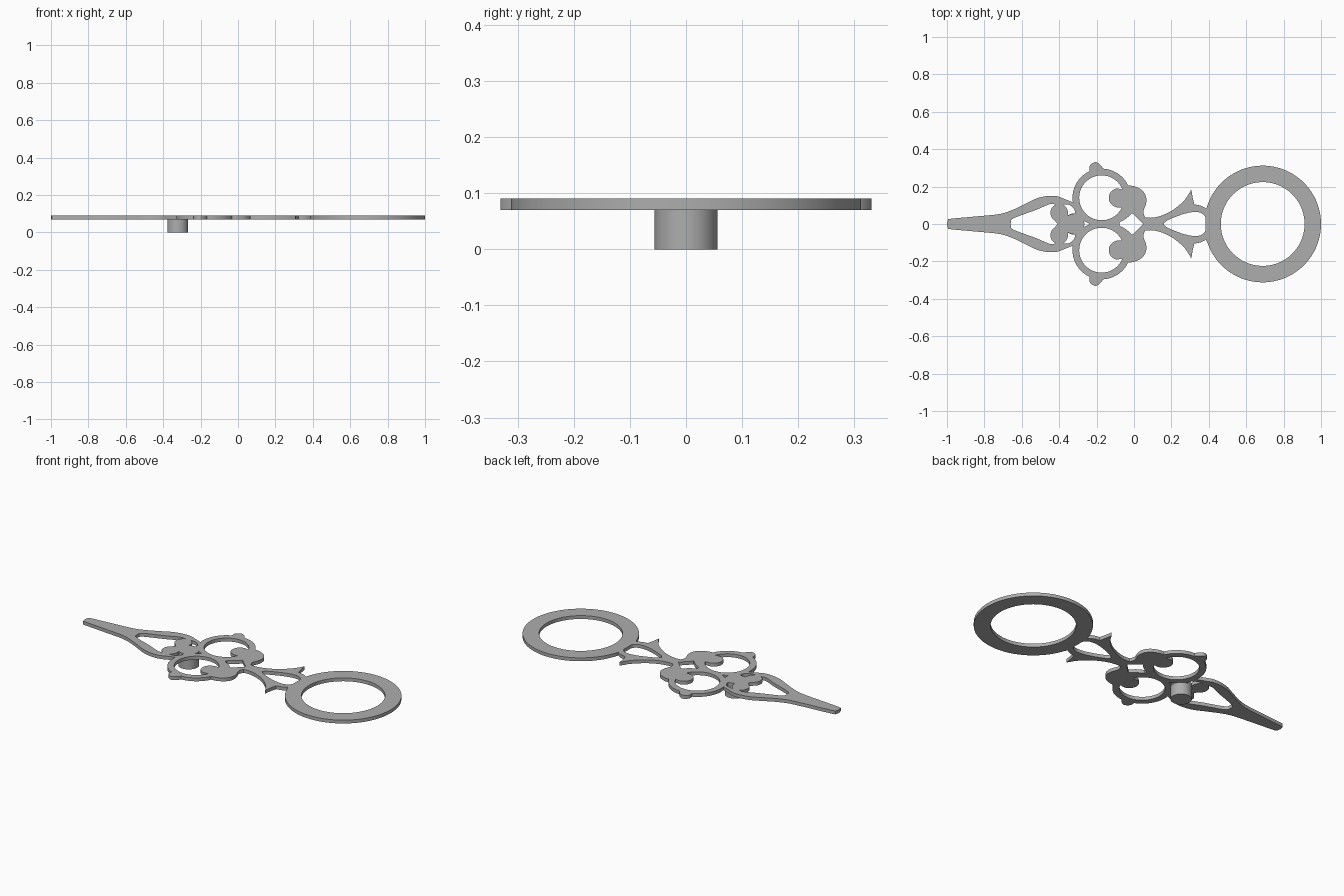
import bpy, bmesh
from math import cos, sin, radians
from mathutils import Vector

cube = bpy.data.objects.get("Cube")
if cube:
    bpy.data.objects.remove(cube, do_unlink=True)

UNIT = 0.01            # profiles are drawn in hundredths
BOTTOM, TOP = 0.07, 0.09

metal = bpy.data.materials.new("grey metal")
metal.use_nodes = True
GREY = (0.42, 0.42, 0.42, 1)
metal.diffuse_color = GREY
metal.node_tree.nodes["Principled BSDF"].inputs["Base Color"].default_value = GREY


def arc(centre, radius, start, end, steps=24):
    """Points along a circular arc, angles in degrees."""
    angles = [radians(start + (end - start) * i / steps) for i in range(steps + 1)]
    return [(centre[0] + radius * cos(a), centre[1] + radius * sin(a)) for a in angles]


def smooth(points, steps=5):
    """Smooth curve passing through all the points."""
    p = [Vector(q) for q in points]
    p = [2 * p[0] - p[1]] + p + [2 * p[-1] - p[-2]]
    out = []
    for a, b, c, d in zip(p, p[1:], p[2:], p[3:]):
        for i in range(steps):
            t = i / steps
            out.append(0.5 * (2 * b + (c - a) * t + (2 * a - 5 * b + 4 * c - d) * t ** 2
                              + (3 * b - a - 3 * c + d) * t ** 3))
    return [tuple(q) for q in out] + [tuple(points[-1])]


def flip(points):
    return [(x, -y) for x, y in points]


def closed(half):
    """Close a half profile by mirroring it across the long axis."""
    return half + flip(half)[::-1]


def clean(points):
    """Drop repeated neighbours."""
    kept = []
    for p in points:
        if not kept or (Vector(p) - Vector(kept[-1])).length > 0.05:
            kept.append(p)
    if (Vector(kept[0]) - Vector(kept[-1])).length < 0.05:
        kept.pop()
    return kept


LOOP, LOBE, RING = (-17.3, 14), (-40, 6), (68.8, 0)

# Outer silhouette: pointed tip, shoulder, scroll loop with finial, tail spike, ring
tip = smooth([(-100, 0), (-99.5, 2), (-98, 2.8), (-85, 4), (-72, 5.3), (-65, 7.5),
              (-58, 10.8), (-52, 13.7), (-46, 15), (-41, 14.8), (-37, 13.3), (-32.7, 11.6)])
finial = smooth([(-23.8, 28.3), (-23.6, 31.2), (-20.8, 33.1), (-18.2, 31.8), (-16.5, 29.6)])
lobe_edge = smooth([(-3.2, 20.6), (0, 20.2), (4, 18.3), (6.3, 15), (6.5, 11), (5, 6.5), (6, 3.5)])
neck = smooth([(6, 3.5), (10, 3.4), (15, 4.6), (21, 7.6), (27, 12.8), (30.7, 18.4)])
spike_back = smooth([(30.7, 18.4), (31.4, 14), (32.3, 10.5)]) + smooth(
    [(32.3, 10.5), (36, 9.7), (38.9, 8)])
silhouette = closed(tip + arc(LOOP, 15.6, 189, 114) + finial + arc(LOOP, 15.6, 85, 28)
                    + lobe_edge + neck + spike_back + arc(RING, 31.2, 165, 0, 40))

# Openings on the long axis
ring_hole = arc(RING, 22.4, 0, 360, 72)
tail_hole = closed(smooth([(15.8, 0), (18, 2), (26, 5.2), (32, 6.4), (36, 5.8),
                           (38.2, 3.5), (38.2, 0)]))
diamond_hole = closed([(-7.8, 0.8), (-4, 3), (-1, 5.8), (2, 3), (5, 0)])
small_hole = closed([(-26.4, 0), (-26.8, 1.6), (-23.6, 0)])
blade_hole = closed(smooth([(-66, 0), (-64.5, 3), (-53, 7.3), (-45, 10.6), (-41.6, 10.4)])
                    + arc(LOBE, 4.7, 110, 235) + [(-40.8, 0)])

# Openings that come in pairs: scroll loop with its curled ball, and crescent by the hub
loop_hole = arc(LOOP, 12, 22, 335, 48) + smooth(
    [(-6.4, 8.9), (-9.5, 9), (-12.3, 10.7), (-13.5, 13.8), (-12.5, 17), (-9.6, 18.9), (-6.2, 18.5)])
crescent_hole = arc(LOBE, 4.7, 75, -20) + smooth(
    [(-33.9, 5.3), (-31.6, 5.8), (-32.2, 8.3), (-35, 10.3), (-38.8, 10.5)])

profiles = [silhouette, ring_hole, tail_hole, diamond_hole, small_hole, blade_hole,
            loop_hole, flip(loop_hole), crescent_hole, flip(crescent_hole)]


def finish(mesh, name, z):
    bm = bmesh.new()
    bm.from_mesh(mesh)
    bmesh.ops.remove_doubles(bm, verts=bm.verts, dist=0.00005)
    bmesh.ops.recalc_face_normals(bm, faces=bm.faces)
    bm.to_mesh(mesh)
    bm.free()
    mesh.materials.clear()
    mesh.materials.append(metal)
    obj = bpy.data.objects.new(name, mesh)
    obj.location.z = z
    bpy.context.collection.objects.link(obj)
    bpy.ops.object.select_all(action='DESELECT')
    obj.select_set(True)
    bpy.context.view_layer.objects.active = obj
    bpy.ops.object.shade_smooth_by_angle(angle=radians(30))
    return obj


# Pierced flat plate
curve = bpy.data.curves.new("plate_profile", 'CURVE')
curve.dimensions = '2D'
curve.fill_mode = 'BOTH'
curve.extrude = (TOP - BOTTOM) / 2
for profile in profiles:
    points = clean(profile)
    spline = curve.splines.new('POLY')
    spline.points.add(len(points) - 1)
    for point, (x, y) in zip(spline.points, points):
        point.co = (x * UNIT, y * UNIT, 0, 1)
    spline.use_cyclic_u = True
source = bpy.data.objects.new("plate_profile", curve)
bpy.context.collection.objects.link(source)
bpy.context.view_layer.update()
plate_mesh = bpy.data.meshes.new_from_object(
    source.evaluated_get(bpy.context.evaluated_depsgraph_get()))
bpy.data.objects.remove(source, do_unlink=True)
finish(plate_mesh, "pierced_plate", (TOP + BOTTOM) / 2)

# Mounting hub underneath
hub_mesh = bpy.data.meshes.new("hub")
bm = bmesh.new()
bmesh.ops.create_cone(bm, cap_ends=True, segments=48, radius1=0.056, radius2=0.056, depth=BOTTOM)
bm.to_mesh(hub_mesh)
bm.free()
hub = finish(hub_mesh, "mounting_hub", BOTTOM / 2)
hub.location.x = -0.322
